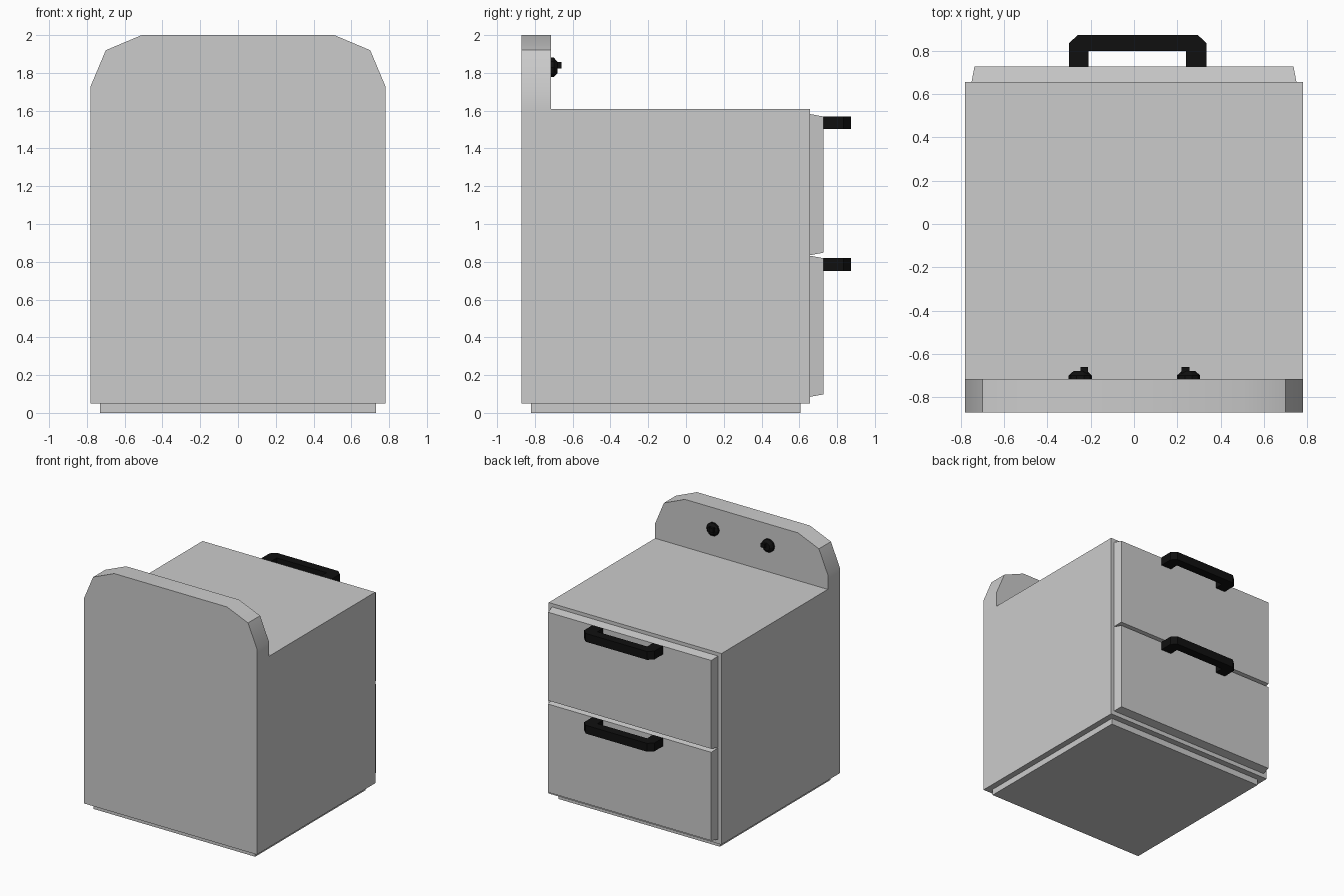
import bpy, bmesh, math

if "Cube" in bpy.data.objects:
    bpy.data.objects.remove(bpy.data.objects["Cube"])

black = bpy.data.materials.new("black_plastic")
black.diffuse_color = (0.005, 0.005, 0.005, 1)
black.use_nodes = True
black.node_tree.nodes["Principled BSDF"].inputs["Base Color"].default_value = black.diffuse_color


def finish(name, bm, mat=None):
    bmesh.ops.recalc_face_normals(bm, faces=bm.faces)
    me = bpy.data.meshes.new(name)
    bm.to_mesh(me)
    bm.free()
    ob = bpy.data.objects.new(name, me)
    bpy.context.collection.objects.link(ob)
    if mat:
        me.materials.append(mat)
    return ob


def loft(name, rings, mat=None):
    """Join equal-length point rings with quads and cap both ends."""
    bm = bmesh.new()
    vs = [[bm.verts.new(p) for p in r] for r in rings]
    n = len(vs[0])
    for a, b in zip(vs, vs[1:]):
        for i in range(n):
            j = (i + 1) % n
            bm.faces.new((a[i], a[j], b[j], b[i]))
    bm.faces.new(vs[0])
    bm.faces.new(vs[-1])
    return finish(name, bm, mat)


def rect(x0, x1, z0, z1, y):
    return [(x0, y, z0), (x1, y, z0), (x1, y, z1), (x0, y, z1)]


# cabinet with raised, corner-cut back panel, as one shell
BACK, PANEL, FACE = -0.87, -0.715, 0.657
bm = bmesh.new()
bl, br, ml, mr = [bm.verts.new((x, BACK, z)) for x, z in
                  ((-0.78, 0.05), (0.78, 0.05), (-0.78, 1.61), (0.78, 1.61))]
half = [(0.78, 1.73), (0.70, 1.92), (0.51, 2.0)]
outline = half + [(-x, z) for x, z in reversed(half)]
top = [bm.verts.new((x, BACK, z)) for x, z in outline]
lower = bm.faces.new((bl, br, mr, ml))
upper = bm.faces.new([ml, mr] + top)
ext = bmesh.ops.extrude_face_region(bm, geom=[lower, upper], use_keep_orig=True)["geom"]
bmesh.ops.translate(bm, vec=(0, PANEL - BACK, 0),
                    verts=[g for g in ext if isinstance(g, bmesh.types.BMVert)])
front = min((g for g in ext if isinstance(g, bmesh.types.BMFace)),
            key=lambda f: f.calc_center_median().z)
ext = bmesh.ops.extrude_face_region(bm, geom=[front])["geom"]
bmesh.ops.translate(bm, vec=(0, FACE - PANEL, 0),
                    verts=[g for g in ext if isinstance(g, bmesh.types.BMVert)])
cabinet = finish("cabinet", bm)
bpy.context.view_layer.objects.active = cabinet
cabinet.select_set(True)
bpy.ops.object.shade_smooth_by_angle(angle=math.radians(30))

# recessed plinth
loft("plinth", [rect(-0.73, 0.73, 0, 0.05, y) for y in (-0.82, 0.605)])

# handle outline seen from above
grip = [(-0.30, 0.725), (-0.30, 0.835), (-0.26, 0.873), (0.295, 0.873),
        (0.335, 0.835), (0.335, 0.725), (0.24, 0.725), (0.24, 0.80),
        (-0.21, 0.80), (-0.21, 0.725)]

# two bevelled drawers with their handles
for label, z in (("lower", 0.085), ("upper", 0.835)):
    loft(label + "_drawer", [rect(-0.75, 0.75, z, z + 0.747, FACE),
                             rect(-0.737, 0.737, z + 0.013, z + 0.734, 0.727)])
    loft(label + "_handle", [[(x, y, h) for x, y in grip]
                             for h in (z + 0.667, z + 0.735)], black)

# control knobs with small pointers
for label, x, px in (("left", -0.248, -0.23), ("right", 0.252, 0.238)):
    rings = [[(x + r * math.cos(a * math.tau / 10), y,
               1.829 + r * math.sin(a * math.tau / 10)) for a in range(10)]
             for r, y in ((0.054, PANEL), (0.054, -0.70), (0.032, -0.68))]
    loft(label + "_knob", rings, black)
    loft(label + "_pointer", [rect(px - 0.018, px + 0.018, 1.824, 1.858, y)
                              for y in (-0.70, -0.66)], black)
